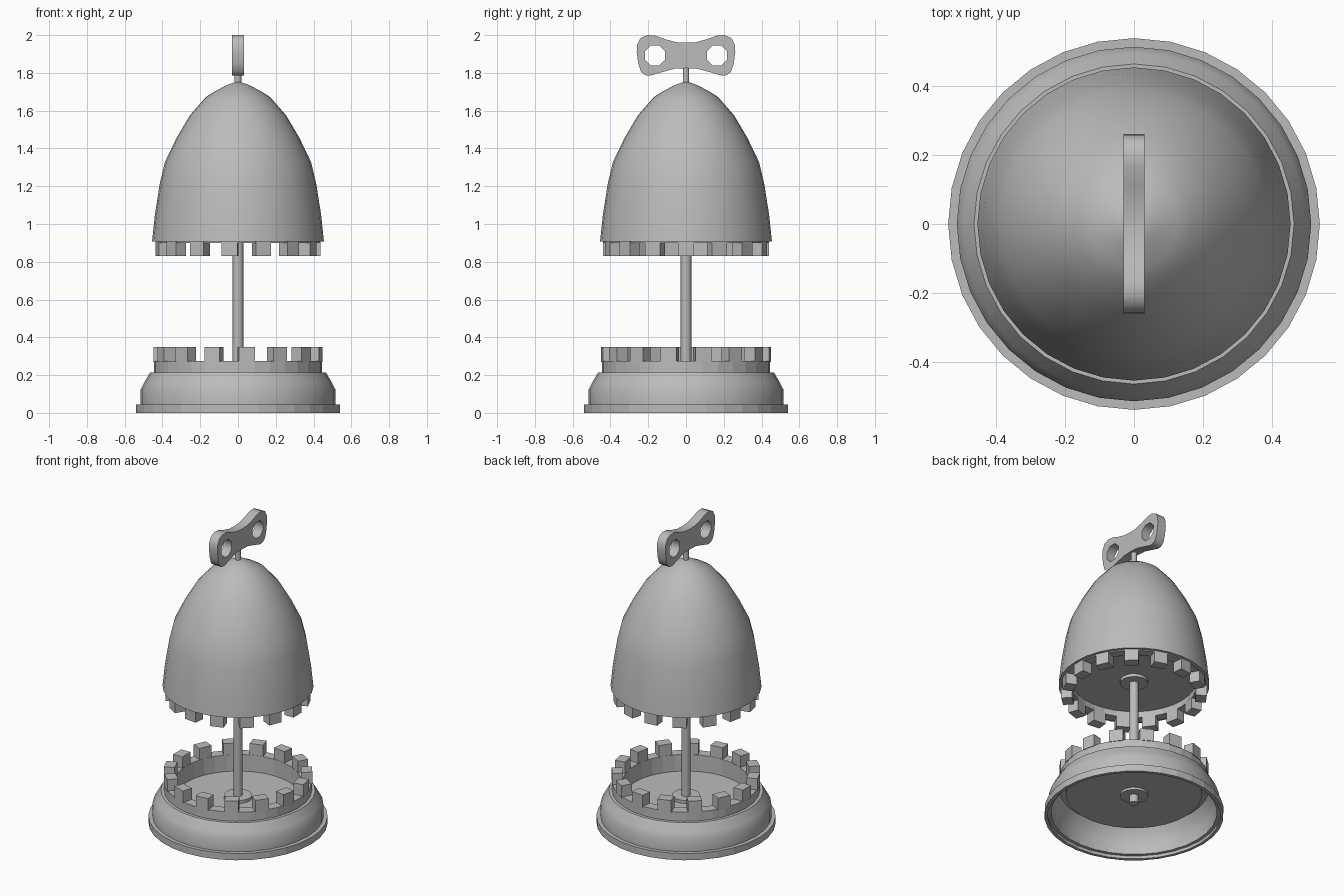
import bpy
import bmesh
from math import cos, sin, pi, tau, radians
from mathutils import Matrix

cube = bpy.data.objects.get("Cube")
if cube:
    bpy.data.objects.remove(cube, do_unlink=True)

SIDES = 32
TEETH = 15

grey = bpy.data.materials.new("plain grey")
grey.use_nodes = True
tone = (0.5, 0.5, 0.5, 1)
grey.diffuse_color = tone
grey.node_tree.nodes["Principled BSDF"].inputs["Base Color"].default_value = tone


def add_object(name, mesh, smooth=None):
    obj = bpy.data.objects.new(name, mesh)
    bpy.context.collection.objects.link(obj)
    mesh.materials.clear()
    mesh.materials.append(grey)
    if smooth:
        bpy.ops.object.select_all(action='DESELECT')
        obj.select_set(True)
        bpy.context.view_layer.objects.active = obj
        bpy.ops.object.shade_smooth_by_angle(angle=radians(smooth))
    return obj


def finish(name, bm, smooth=None):
    bmesh.ops.remove_doubles(bm, verts=bm.verts, dist=1e-5)
    bmesh.ops.recalc_face_normals(bm, faces=bm.faces)
    mesh = bpy.data.meshes.new(name)
    bm.to_mesh(mesh)
    bm.free()
    return add_object(name, mesh, smooth)


def lathe(name, profile, sides=SIDES, smooth=None, closed=True):
    """Revolve a (radius, height) profile around the z axis."""
    bm = bmesh.new()
    rings = []
    for r, z in profile:
        if r == 0:
            rings.append([bm.verts.new((0, 0, z))] * sides)
        else:
            rings.append([bm.verts.new((r * cos(tau * i / sides), r * sin(tau * i / sides), z))
                          for i in range(sides)])
    pairs = list(zip(rings, rings[1:]))
    if closed:
        pairs.append((rings[-1], rings[0]))
    for a, b in pairs:
        for i in range(sides):
            j = (i + 1) % sides
            corners = list(dict.fromkeys((a[i], a[j], b[j], b[i])))
            if len(corners) > 2:
                bm.faces.new(corners)
    return finish(name, bm, smooth)


def disc(name, radius, low, high, sides=SIDES, smooth=None):
    return lathe(name, [(0, low), (radius, low), (radius, high), (0, high)],
                 sides, smooth, closed=False)


def teeth(name, inner, outer, low, high, phase):
    """A circle of square crown teeth."""
    bm = bmesh.new()
    for k in range(TEETH):
        place = (Matrix.Rotation(phase + tau * k / TEETH, 4, 'Z')
                 @ Matrix.Translation(((inner + outer) / 2, 0, (low + high) / 2))
                 @ Matrix.Diagonal((outer - inner, 0.085, high - low, 1)))
        bmesh.ops.create_cube(bm, size=1, matrix=place)
    return finish(name, bm)


# Base: flange, hollow rounded bowl, floor plate and crown
lathe("base_flange", [(0.54, 0), (0.54, 0.045), (0.50, 0.045), (0.50, 0.02), (0.52, 0.02), (0.52, 0)])
lathe("base_bowl", [(0.515, 0.045), (0.515, 0.125), (0.497, 0.16), (0.465, 0.215), (0.40, 0.215),
                    (0.40, 0.19), (0.45, 0.185), (0.48, 0.14), (0.495, 0.1), (0.50, 0.045)], smooth=35)
lathe("base_crown_ring", [(0.445, 0.2), (0.445, 0.275), (0.38, 0.275), (0.38, 0.15), (0.41, 0.15), (0.41, 0.2)])
disc("base_floor", 0.385, 0.15, 0.165)
teeth("base_teeth", 0.38, 0.447, 0.27, 0.35, pi / TEETH)

# Dome: smooth shell, underside plate and matching crown
lathe("dome_shell", [(0, 1.757), (0.06, 1.735), (0.127, 1.70), (0.17, 1.672), (0.254, 1.576),
                     (0.323, 1.46), (0.386, 1.33), (0.413, 1.22), (0.44, 1.05), (0.455, 0.907),
                     (0.43, 0.907), (0.42, 0.95)], smooth=35, closed=False)
lathe("dome_crown_ring", [(0.435, 0.9), (0.435, 0.96), (0.375, 0.96), (0.375, 0.9)])
disc("dome_underside", 0.40, 0.94, 0.955)
teeth("dome_teeth", 0.37, 0.437, 0.83, 0.91, 0)

# Central shaft with collars at both plates, and the thinner winding stem
disc("shaft", 0.028, 0.085, 1.0, 12, 35)
disc("winding_stem", 0.018, 1.0, 1.83, 10, 40)
disc("base_collar", 0.085, 0.135, 0.185, 16, 35)
disc("dome_collar", 0.085, 0.92, 0.95, 16, 35)

# Winding key: flat bow-shaped plate with two octagonal holes
half = [(0, 1.96), (0.05, 1.962), (0.11, 1.978), (0.165, 1.998), (0.205, 2.0), (0.24, 1.985),
        (0.258, 1.95), (0.261, 1.91), (0.253, 1.85), (0.238, 1.805), (0.215, 1.788),
        (0.19, 1.785), (0.13, 1.803), (0.06, 1.822), (0, 1.825)]
outline = half + [(-y, z) for y, z in reversed(half[1:-1])]
holes = [[(side * 0.164 + 0.058 * cos(tau * i / 8 + pi / 8),
           1.892 + 0.058 * sin(tau * i / 8 + pi / 8)) for i in range(8)] for side in (-1, 1)]
curve = bpy.data.curves.new("key_outline", 'CURVE')
curve.dimensions = '2D'
curve.fill_mode = 'BOTH'
curve.extrude = 0.031
for loop in [outline] + holes:
    spline = curve.splines.new('POLY')
    spline.points.add(len(loop) - 1)
    for point, (y, z) in zip(spline.points, loop):
        point.co = (y, z, 0, 1)
    spline.use_cyclic_u = True
helper = bpy.data.objects.new("key_outline", curve)
bpy.context.collection.objects.link(helper)
bpy.context.view_layer.update()
key_mesh = bpy.data.meshes.new_from_object(helper.evaluated_get(bpy.context.evaluated_depsgraph_get()))
bpy.data.objects.remove(helper, do_unlink=True)
key_mesh.transform(Matrix(((0, 0, 1), (1, 0, 0), (0, 1, 0))).to_4x4())
bm = bmesh.new()
bm.from_mesh(key_mesh)
finish("winding_key", bm)
